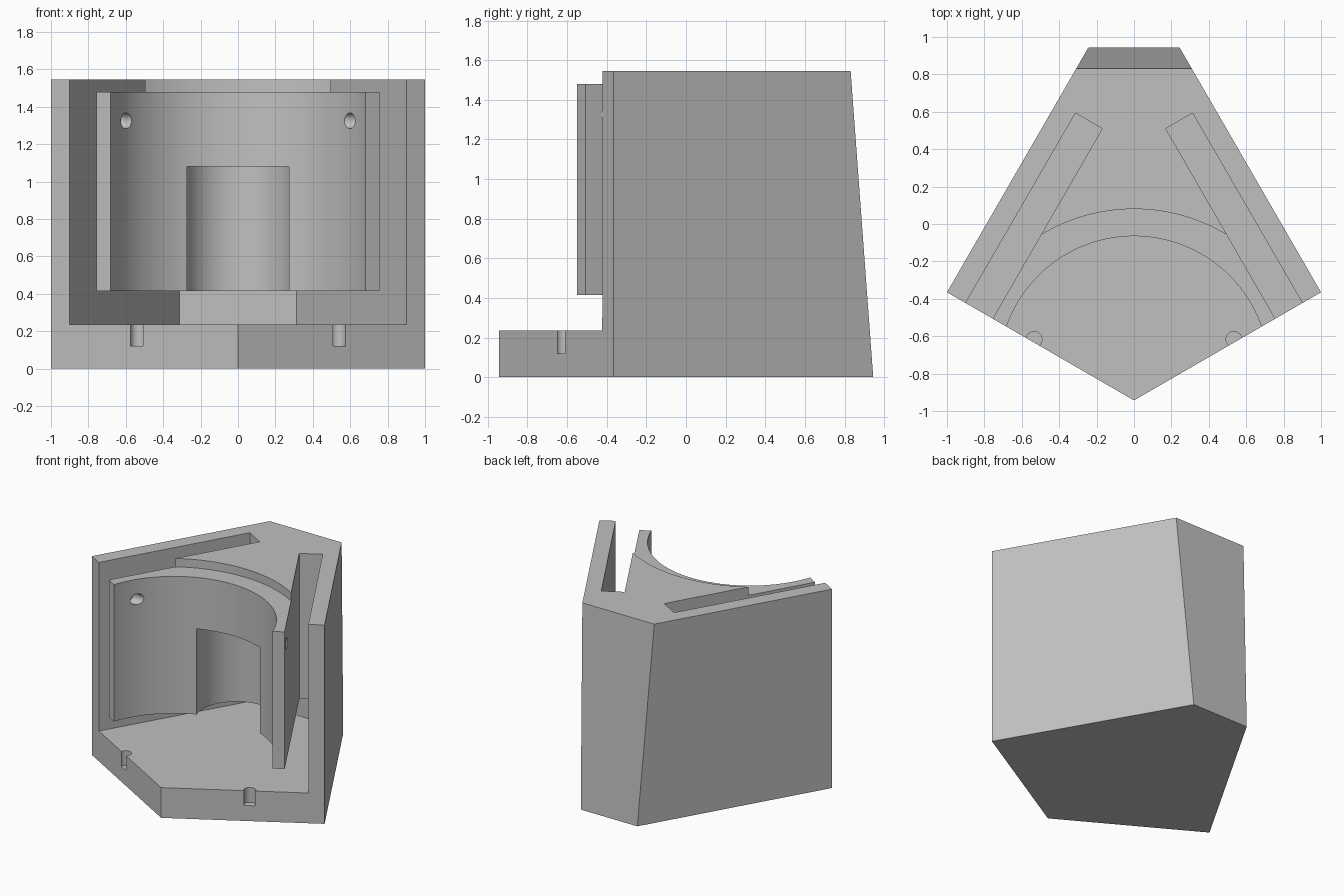
import bpy, bmesh, math
from mathutils import Matrix

if "Cube" in bpy.data.objects:
    bpy.data.objects.remove(bpy.data.objects["Cube"])

HEIGHT, FLOOR, LEDGE, LIP = 1.545, 0.235, 0.415, 1.48
ABOVE = 2.0

grey = bpy.data.materials.new("plain grey")
grey.use_nodes = True
colour = (0.53, 0.53, 0.53, 1)
grey.diffuse_color = colour
grey.node_tree.nodes["Principled BSDF"].inputs["Base Color"].default_value = colour


def make_object(name, bm):
    bmesh.ops.recalc_face_normals(bm, faces=bm.faces)
    mesh = bpy.data.meshes.new(name)
    bm.to_mesh(mesh)
    bm.free()
    mesh.materials.append(grey)
    obj = bpy.data.objects.new(name, mesh)
    bpy.context.collection.objects.link(obj)
    return obj


def prism(name, outline, z0, z1):
    bm = bmesh.new()
    face = bm.faces.new([bm.verts.new((x, y, z0)) for x, y in outline])
    top = bmesh.ops.extrude_face_region(bm, geom=[face])["geom"]
    verts = [v for v in top if isinstance(v, bmesh.types.BMVert)]
    bmesh.ops.translate(bm, verts=verts, vec=(0, 0, z1 - z0))
    return make_object(name, bm)


def cylinder(name, radius, x, y, z0, z1, segments):
    bm = bmesh.new()
    bmesh.ops.create_cone(bm, cap_ends=True, segments=segments, radius1=radius,
                          radius2=radius, depth=z1 - z0,
                          matrix=Matrix.Translation((x, y, (z0 + z1) / 2)))
    return make_object(name, bm)


def mirrored(half):
    return half + [(-x, y) for x, y in reversed(half)]


# Kite-shaped block with a back that leans inward
body = prism("holder_body",
             [(0, -0.943)] + mirrored([(1, -0.365), (0.243, 0.945)])[0:4], 0, HEIGHT)
for v in body.data.vertices:
    if v.co.y > 0.5 and v.co.z > 1:
        v.co.x = math.copysign(0.309, v.co.x)
        v.co.y = 0.831

cutters = []

# Open space above the floor, below the curved cradle
cutters.append(prism("cavity_cutter",
                     mirrored([(0.95, -1.2), (0.9, -0.422), (0.313, 0.593)]), FLOOR, LEDGE))

# Slots separating the cradle from the outer walls
for side in (1, -1):
    slot = [(0.313, 0.593), (0.17, 0.51), (0.755, -0.505), (0.87, -0.705),
            (1.015, -0.622), (0.9, -0.422)]
    cutters.append(prism("slot_cutter", [(side * x, y) for x, y in slot], 0.3, ABOVE))

# Main bore, stepped top lip and round rear pocket
cutters.append(cylinder("bore_cutter", 0.722, 0, -0.787, 0.32, ABOVE, 160))
cutters.append(cylinder("lip_cutter", 0.963, 0, -0.883, LIP, ABOVE, 160))
cutters.append(cylinder("pocket_cutter", 0.29, 0, -0.02, 0.34, 1.08, 96))

# Cross hole through both cradle arms
hole = cylinder("cross_hole_cutter", 0.042, 0, 0, -0.8, 0.8, 32)
hole.data.transform(Matrix.Translation((0, -0.385, 1.325)) @ Matrix.Rotation(math.pi / 2, 4, "Y"))
cutters.append(hole)

# Half-round notches in the front edge of the floor
for side in (1, -1):
    cutters.append(cylinder("notch_cutter", 0.042, side * 0.534, -0.617, 0.12, 0.3, 32))

for cutter in cutters:
    mod = body.modifiers.new(cutter.name, "BOOLEAN")
    mod.operation = "DIFFERENCE"
    mod.solver = "EXACT"
    mod.object = cutter

# Bake the cuts, then discard the cutters
graph = bpy.context.evaluated_depsgraph_get()
result = bpy.data.meshes.new_from_object(body.evaluated_get(graph))
body.modifiers.clear()
body.data = result
for cutter in cutters:
    bpy.data.objects.remove(cutter)

bm = bmesh.new()
bm.from_mesh(result)
bmesh.ops.remove_doubles(bm, verts=bm.verts, dist=0.0002)
bmesh.ops.dissolve_limit(bm, angle_limit=0.005, verts=bm.verts, edges=bm.edges)
bm.to_mesh(result)
bm.free()

bpy.ops.object.select_all(action="DESELECT")
body.select_set(True)
bpy.context.view_layer.objects.active = body
bpy.ops.object.shade_smooth_by_angle(angle=math.radians(25))
